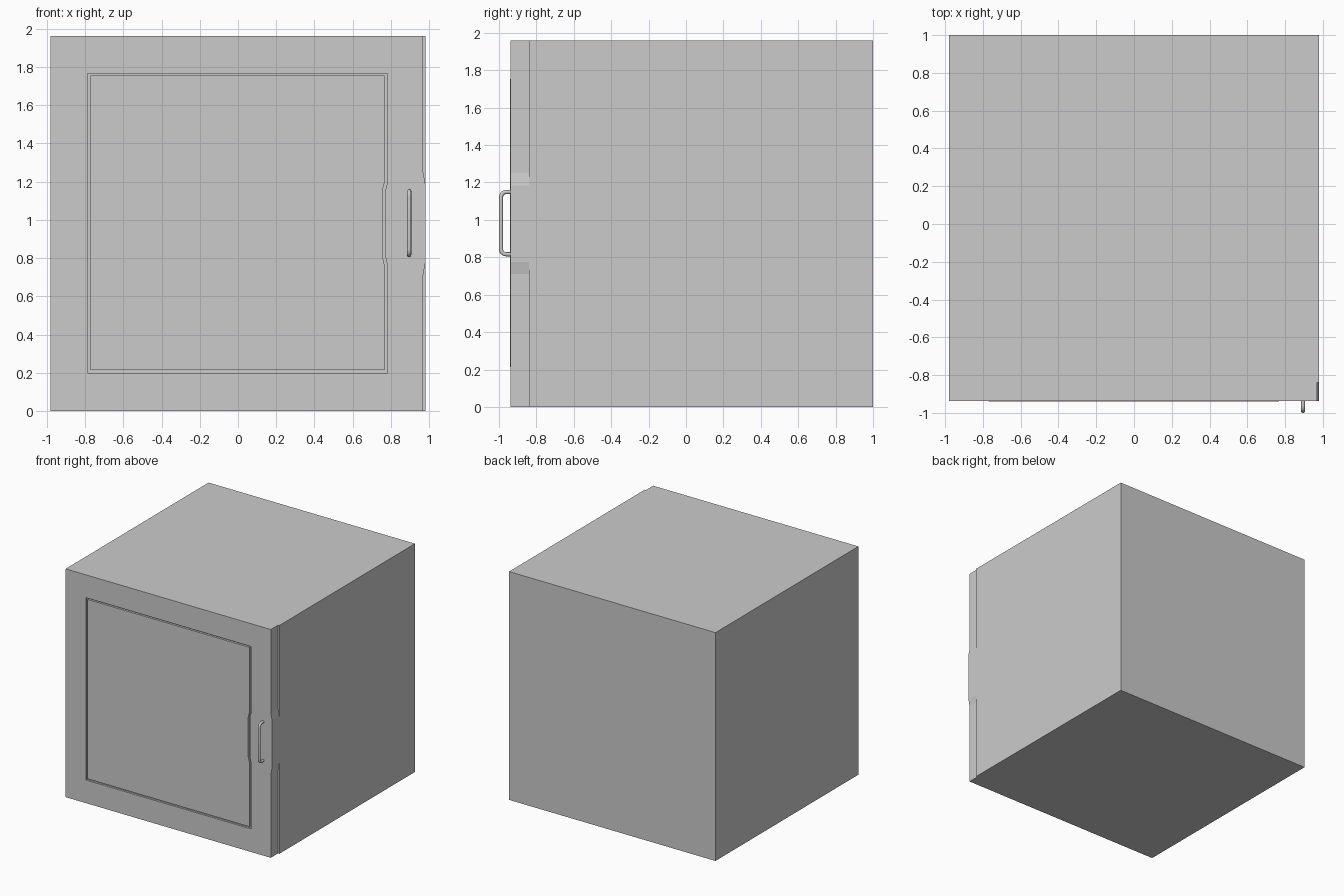
import bpy, bmesh, math
from mathutils import Vector

if "Cube" in bpy.data.objects:
    bpy.data.objects.remove(bpy.data.objects["Cube"])


def finish(name, bm):
    bmesh.ops.recalc_face_normals(bm, faces=bm.faces)
    me = bpy.data.meshes.new(name)
    bm.to_mesh(me)
    bm.free()
    ob = bpy.data.objects.new(name, me)
    bpy.context.collection.objects.link(ob)
    return ob


def outline(x0, x1, z0, z1, bump, half_in, half_out):
    """Rectangle whose right edge steps sideways around mid height."""
    c = 0.98
    return [(x0, z0), (x1, z0), (x1, c - half_out), (x1 + bump, c - half_in),
            (x1 + bump, c + half_in), (x1, c + half_out), (x1, z1), (x0, z1)]


def loft(bm, rings):
    """Skin a list of closed vertex loops and cap both ends."""
    loops = [[bm.verts.new(p) for p in r] for r in rings]
    for a, b in zip(loops, loops[1:]):
        n = len(a)
        for i in range(n):
            j = (i + 1) % n
            bm.faces.new((a[i], a[j], b[j], b[i]))
    bm.faces.new(loops[0])
    bm.faces.new(loops[-1])


# Cabinet body
bm = bmesh.new()
bmesh.ops.create_cube(bm, size=1)
for v in bm.verts:
    v.co = (v.co.x * 1.96, v.co.y * 1.84 + 0.08, v.co.z * 1.96 + 0.98)
finish("cabinet_body", bm)

# Door with a bulge beside the handle and a grooved panel
edge = outline(-0.98, 0.968, 0, 1.96, 0.012, 0.205, 0.27)
groove_out = outline(-0.787, 0.782, 0.198, 1.764, -0.012, 0.17, 0.22)
groove_in = outline(-0.77, 0.767, 0.214, 1.754, -0.012, 0.17, 0.22)
front, deep = -0.938, -0.922
steps = [(edge, -0.84), (edge, front), (groove_out, front), (groove_out, deep),
         (groove_in, deep), (groove_in, -0.94)]
bm = bmesh.new()
loft(bm, [[(x, y, z) for x, z in shape] for shape, y in steps])
finish("door", bm)

# Handle: round tube swept along a bracket with rounded corners
hx, hy, z_lo, z_hi, r, tube = 0.895, -0.989, 0.816, 1.149, 0.028, 0.011
path = [Vector((hx, -0.93, z_lo))]
for cz, start in ((z_lo + r, 270), (z_hi - r, 180)):
    for k in range(7):
        a = math.radians(start - 15 * k)
        path.append(Vector((hx, hy + r + r * math.cos(a), cz + r * math.sin(a))))
path.append(Vector((hx, -0.93, z_hi)))
side = Vector((1, 0, 0))
rings = []
for i, p in enumerate(path):
    t = (path[min(i + 1, len(path) - 1)] - path[max(i - 1, 0)]).normalized()
    n = t.cross(side)
    rings.append([p + tube * (side * math.cos(a) + n * math.sin(a))
                  for a in (math.tau * k / 16 for k in range(16))])
bm = bmesh.new()
loft(bm, rings)
handle = finish("door_handle", bm)
bpy.context.view_layer.objects.active = handle
handle.select_set(True)
bpy.ops.object.shade_smooth_by_angle(angle=math.radians(40))
